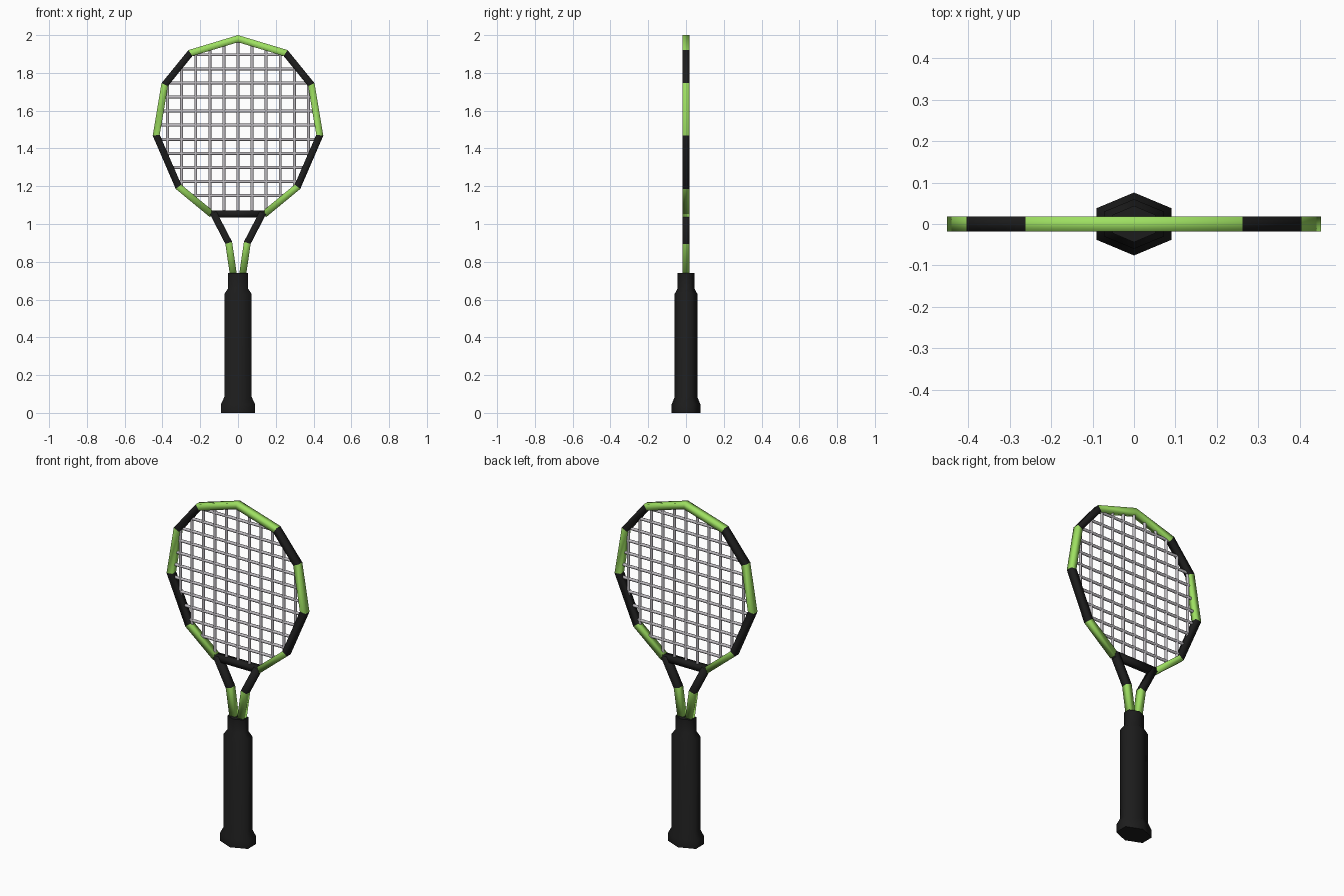
import bpy, bmesh, math
from mathutils import Vector

if "Cube" in bpy.data.objects:
    bpy.data.objects.remove(bpy.data.objects["Cube"])


def material(name, rgb):
    m = bpy.data.materials.new(name)
    m.diffuse_color = (*rgb, 1)
    m.use_nodes = True
    m.node_tree.nodes["Principled BSDF"].inputs["Base Color"].default_value = m.diffuse_color
    return m


GREEN = material("lime_green", (0.34, 0.74, 0.12))
BLACK = material("soft_black", (0.012, 0.012, 0.012))
GREY = material("string_grey", (0.52, 0.50, 0.53))


def finish(name, bm, mats, smooth):
    bmesh.ops.recalc_face_normals(bm, faces=bm.faces)
    me = bpy.data.meshes.new(name)
    bm.to_mesh(me)
    bm.free()
    for m in mats:
        me.materials.append(m)
    ob = bpy.data.objects.new(name, me)
    bpy.context.collection.objects.link(ob)
    bpy.ops.object.select_all(action='DESELECT')
    ob.select_set(True)
    bpy.context.view_layer.objects.active = ob
    bpy.ops.object.shade_smooth_by_angle(angle=math.radians(smooth))
    return ob


def tube(bm, path, r, colours, sides=4):
    """Mitred tube along an (x, z) path, flat side outward, r = half width."""
    pts = [Vector((x, 0, z)) for x, z in path]
    dirs = [(b - a).normalized() for a, b in zip(pts, pts[1:])]
    rad = r / math.cos(math.pi / sides)
    rings = []
    for i, p in enumerate(pts):
        a, b = dirs[max(i - 1, 0)], dirs[min(i, len(dirs) - 1)]
        t = (a + b).normalized()
        side = Vector((t.z, 0, -t.x)) / t.dot(a)
        rings.append([bm.verts.new(p + rad * (side * math.cos(u) + Vector((0, math.sin(u), 0))))
                      for u in (2 * math.pi * (k + 0.5) / sides for k in range(sides))])
    for i, c in enumerate(colours):
        for k in range(sides):
            n = (k + 1) % sides
            f = bm.faces.new((rings[i][k], rings[i][n], rings[i + 1][n], rings[i + 1][k]))
            f.material_index = c
    bm.faces.new(rings[0]).material_index = colours[0]
    bm.faces.new(rings[-1]).material_index = colours[-1]


# Head hoop: right half of the centre line from throat to tip, mirrored
half = [(0.137, 1.05), (0.315, 1.197), (0.433, 1.47), (0.388, 1.738), (0.252, 1.905)]
hoop = half + [(0, 1.981)] + [(-x, z) for x, z in reversed(half)]
bm = bmesh.new()
tube(bm, hoop, 0.018, [0, 1, 0, 1, 0, 0, 1, 0, 1, 0])
finish("head_frame", bm, [GREEN, BLACK], 95)

# Throat bar and the two forked legs
bm = bmesh.new()
tube(bm, [(-0.14, 1.053), (0.14, 1.053)], 0.0182, [1])
finish("throat_bar", bm, [GREEN, BLACK], 95)
for s, side in ((1, "right"), (-1, "left")):
    bm = bmesh.new()
    tube(bm, [(s * 0.132, 1.06), (s * 0.049, 0.9), (s * 0.023, 0.72)], 0.0184, [1, 0])
    finish("throat_leg_" + side, bm, [GREEN, BLACK], 95)


# Strings, clipped to the hoop centre line
def lerp_along(v, pts, key, other):
    for a, b in zip(pts, pts[1:]):
        lo, hi = sorted((a[key], b[key]))
        if lo <= v <= hi:
            t = (v - a[key]) / (b[key] - a[key])
            return a[other] + t * (b[other] - a[other])


STEP, R = 0.0746, 0.0078
bm = bmesh.new()
for k in range(-5, 6):
    x = k * STEP
    low = lerp_along(abs(x), [(0, 1.053)] + half[:3], 0, 1)
    high = lerp_along(abs(x), half[2:] + [(0, 1.981)], 0, 1)
    tube(bm, [(x, low), (x, high)], R, [0], 8)
finish("main_strings", bm, [GREY], 50)
bm = bmesh.new()
for i in range(11):
    z = 1.150 + i * STEP
    w = lerp_along(z, half + [(0, 1.981)], 1, 0)
    tube(bm, [(-w, z), (w, z)], R, [0], 8)
finish("cross_strings", bm, [GREY], 50)

# Six-sided grip with flared butt and narrower collar: (half width, half depth, z)
profile = [(0.091, 0.076, 0), (0.091, 0.076, 0.045), (0.072, 0.06, 0.085),
           (0.072, 0.06, 0.63), (0.052, 0.044, 0.66), (0.052, 0.044, 0.74)]
bm = bmesh.new()
rings = []
for w, d, z in profile:
    rings.append([bm.verts.new((x * w, y * d, z)) for x, y in
                  ((0, -1), (1, -0.5), (1, 0.5), (0, 1), (-1, 0.5), (-1, -0.5))])
for a, b in zip(rings, rings[1:]):
    for k in range(6):
        n = (k + 1) % 6
        bm.faces.new((a[k], a[n], b[n], b[k]))
bm.faces.new(rings[0])
bm.faces.new(rings[-1])
finish("grip", bm, [BLACK], 75)
